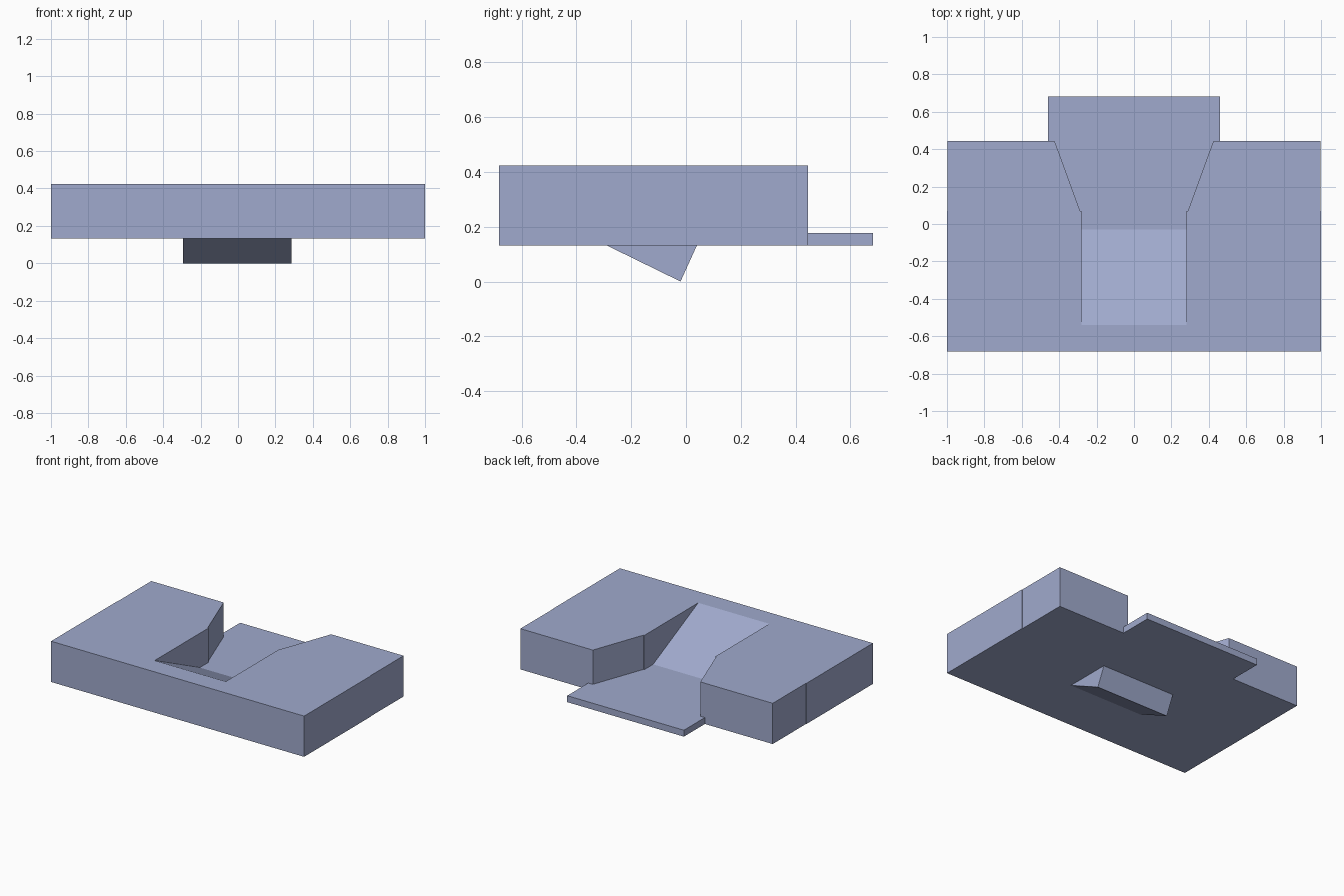
import bpy
import bmesh
from mathutils import Vector

cube = bpy.data.objects.get("Cube")
if cube:
    bpy.data.objects.remove(cube, do_unlink=True)

COLOUR = (0.352, 0.402, 0.61, 1.0)
mat = bpy.data.materials.new("blue grey")
mat.use_nodes = True
mat.diffuse_color = COLOUR
for node in mat.node_tree.nodes:
    if node.type == 'BSDF_PRINCIPLED':
        node.inputs["Base Color"].default_value = COLOUR

BASE, FLOOR, TOP = 0.132, 0.178, 0.423   # underside, channel floor, top face
RAMP_START, RAMP_END = -0.54, -0.03      # ramp extent along y
STEP, BACK, END = 0.07, 0.445, 0.682     # wall step, block back, tongue end


def prism(name, outline, axis, low, high):
    """Extrude an outline along z (x, y points) or along x (y, z points)."""
    bm = bmesh.new()
    if axis == 'Z':
        verts = [bm.verts.new((a, b, low)) for a, b in outline]
        move = Vector((0, 0, high - low))
    else:
        verts = [bm.verts.new((low, a, b)) for a, b in outline]
        move = Vector((high - low, 0, 0))
    face = bm.faces.new(verts)
    new = bmesh.ops.extrude_face_region(bm, geom=[face], use_keep_orig=True)["geom"]
    bmesh.ops.translate(bm, vec=move,
                        verts=[g for g in new if isinstance(g, bmesh.types.BMVert)])
    bmesh.ops.recalc_face_normals(bm, faces=bm.faces)
    mesh = bpy.data.meshes.new(name)
    bm.to_mesh(mesh)
    bm.free()
    mesh.materials.append(mat)
    obj = bpy.data.objects.new(name, mesh)
    bpy.context.collection.objects.link(obj)
    return obj


def mirrored(half):
    """Complete an outline given its +x half."""
    return half + [(-x, y) for x, y in reversed(half)]


# Main block with a channel that flares towards the back
prism("body", mirrored([
    (1.0, -END), (1.0, STEP), (0.997, STEP), (0.997, BACK), (0.425, BACK),
    (0.288, STEP), (0.281, STEP), (0.281, RAMP_START)]), 'Z', BASE, TOP)

# Channel floor running out into the back tongue
prism("floor_tongue", mirrored([
    (0.281, RAMP_END), (0.281, STEP), (0.288, STEP), (0.425, BACK),
    (0.461, BACK), (0.461, END)]), 'Z', BASE, FLOOR)

# Ramp rising from the floor to the top face
prism("ramp", [(RAMP_START, BASE), (RAMP_START, TOP), (RAMP_END, FLOOR),
               (RAMP_END, BASE)], 'X', -0.281, 0.281)

# Wedge shaped foot below
prism("wedge_foot", [(-0.29, BASE), (-0.02, 0.0), (0.04, BASE)], 'X', -0.293, 0.287)
